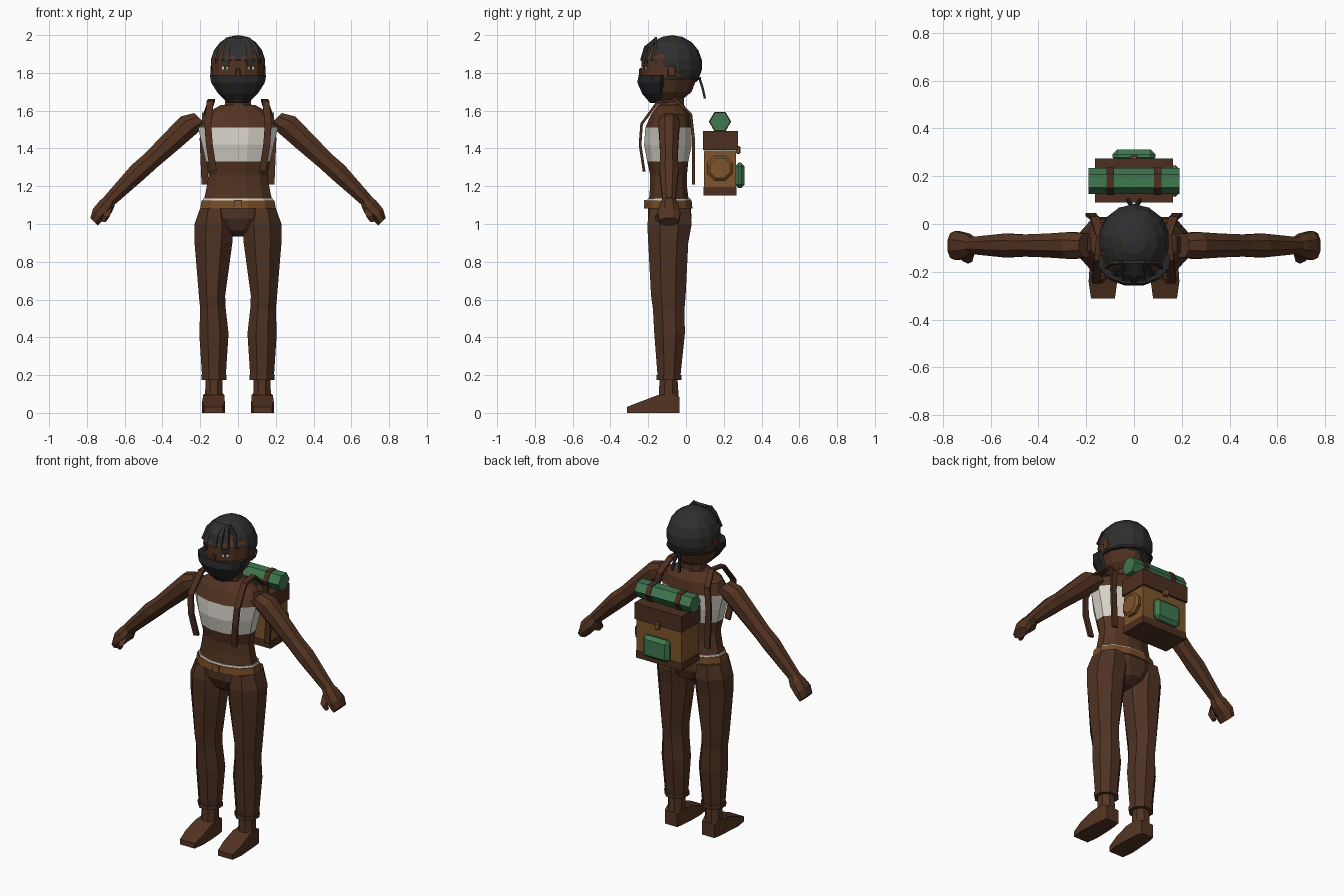
import bpy
import bmesh
import math
from mathutils import Vector, Matrix

cube = bpy.data.objects.get("Cube")
if cube:
    bpy.data.objects.remove(cube)


def material(name, r, g, b):
    m = bpy.data.materials.new(name)
    m.use_nodes = True
    m.diffuse_color = (r, g, b, 1)
    node = m.node_tree.nodes["Principled BSDF"]
    node.inputs["Base Color"].default_value = (r, g, b, 1)
    node.inputs["Roughness"].default_value = 0.9
    return m


SKIN = material("brown skin", .087, .034, .016)
CLOTH = material("trouser brown", .078, .032, .017)
HAIR = material("charcoal hair", .028, .028, .029)
MASK = material("black cloth", .019, .019, .02)
WHITE = material("off white", .68, .65, .58)
BELT = material("belt leather", .18, .07, .018)
PACK = material("pack leather", .21, .09, .024)
STRAP = material("dark leather", .075, .028, .014)
GREEN = material("green canvas", .05, .19, .08)


def finish(name, bm, mat):
    bmesh.ops.recalc_face_normals(bm, faces=bm.faces[:])
    me = bpy.data.meshes.new(name)
    bm.to_mesh(me)
    bm.free()
    me.materials.append(mat)
    ob = bpy.data.objects.new(name, me)
    bpy.context.collection.objects.link(ob)
    return ob


def loft(name, rings, n, mat):
    """Skin rings given as (centre, half axis u, half axis v)."""
    bm = bmesh.new()
    k = 1 / math.cos(math.pi / n)
    loops = []
    for c, u, v in rings:
        c, u, v = Vector(c), Vector(u), Vector(v)
        angles = [(i + .5) * math.tau / n for i in range(n)]
        loops.append([bm.verts.new(c + k * (u * math.cos(a) + v * math.sin(a))) for a in angles])
    for a, b in zip(loops, loops[1:]):
        for i in range(n):
            j = (i + 1) % n
            bm.faces.new((a[i], a[j], b[j], b[i]))
    bm.faces.new(loops[0])
    bm.faces.new(loops[-1])
    return finish(name, bm, mat)


def level(z, x0, x1, y0, y1):
    return ((x0 + x1) / 2, (y0 + y1) / 2, z), ((x1 - x0) / 2, 0, 0), (0, (y1 - y0) / 2, 0)


def column(name, rows, n, mat):
    return loft(name, [level(z, -h, h, a, b) for z, h, a, b in rows], n, mat)


def ribbon(name, pts, width, thick, mat, side=(1, 0, 0)):
    pts = [Vector(p) for p in pts]
    rings = []
    for i, p in enumerate(pts):
        t = pts[min(i + 1, len(pts) - 1)] - pts[max(i - 1, 0)]
        nrm = t.cross(Vector(side)).normalized()
        rings.append((p, nrm.cross(t).normalized() * width / 2, nrm * thick / 2))
    return loft(name, rings, 4, mat)


def box(name, loc, size, mat, yaw=0, bevel=0):
    bm = bmesh.new()
    bmesh.ops.create_cube(bm, size=1)
    bmesh.ops.scale(bm, vec=size, verts=bm.verts)
    if bevel:
        bmesh.ops.bevel(bm, geom=bm.edges[:], offset=bevel, segments=1, affect='EDGES')
    bmesh.ops.transform(bm, matrix=Matrix.Translation(loc) @ Matrix.Rotation(yaw, 4, 'Z'), verts=bm.verts)
    return finish(name, bm, mat)


# Torso with a white chest band
torso = column("torso", [(1.08, .19, -.2, .02), (1.2, .165, -.19, .005), (1.26, .156, -.19, .005),
                         (1.33, .17, -.205, .012), (1.42, .19, -.222, .03), (1.51, .212, -.215, .03),
                         (1.58, .18, -.185, .02), (1.63, .09, -.15, -.01)], 12, SKIN)
torso.data.materials.append(WHITE)
for f in torso.data.polygons:
    if 1.34 < f.center.z < 1.5:
        f.material_index = 1
column("neck", [(1.58, .075, -.15, -.01), (1.72, .062, -.14, -.01)], 8, SKIN)

# Waist
column("pelvis", [(.935, .05, -.13, -.04), (.965, .11, -.17, .01), (1.03, .205, -.2, .03),
                  (1.09, .198, -.2, .025)], 12, CLOTH)
column("belt", [(1.083, .2, -.215, .034), (1.125, .193, -.21, .03)], 12, BELT)
column("shirt_hem", [(1.125, .187, -.205, .026), (1.135, .184, -.202, .024)], 12, WHITE)
box("belt_buckle", (0, -.216, 1.104), (.04, .012, .045), PACK)

# Head, hair and mask
column("head", [(1.65, .06, -.2, -.03), (1.7, .105, -.228, .03), (1.78, .138, -.2355, .06),
                (1.88, .138, -.2355, .065), (1.95, .1, -.19, .03), (1.98, .04, -.13, -.03)], 12, SKIN)
box("nose", (0, -.237, 1.8), (.026, .025, .05), SKIN, bevel=.006)

bm = bmesh.new()
bmesh.ops.create_uvsphere(bm, u_segments=14, v_segments=9, radius=1)
bmesh.ops.scale(bm, vec=(.15, .159, .158), verts=bm.verts)
bmesh.ops.translate(bm, vec=(0, -.073, 1.842), verts=bm.verts)
cut = bmesh.ops.bisect_plane(bm, geom=bm.verts[:] + bm.edges[:] + bm.faces[:],
                             plane_co=(0, -.23, 1.885), plane_no=(0, .48, 1), clear_inner=True)
bmesh.ops.holes_fill(bm, edges=[e for e in bm.edges if e.is_boundary])
finish("hair", bm, HAIR)
for i in range(-3, 4):
    x = i * .032
    y = -.236 + abs(i) ** 2 * .006
    ribbon("fringe_strand", [(x * .5, -.16, 1.98), (x * .9, y + .02, 1.935), (x * 1.1, y, 1.865)],
           .032, .014, HAIR)

column("face_mask", [(1.64, .055, -.19, -.1), (1.69, .105, -.232, -.08), (1.75, .143, -.258, -.065),
                     (1.79, .149, -.25, -.06)], 12, MASK)
column("mask_band", [(1.762, .143, -.2, .074), (1.776, .144, -.2, .078)], 14, MASK)

for s in (1, -1):
    # Face details
    box("eye_white", (s * .066, -.217, 1.826), (.036, .008, .016), WHITE, s * .55)
    box("pupil", (s * .066, -.22, 1.826), (.014, .008, .016), MASK, s * .55)
    box("upper_lid", (s * .067, -.218, 1.837), (.044, .009, .007), MASK, s * .55)
    box("eyebrow", (s * .069, -.217, 1.856), (.055, .009, .01), HAIR, s * .55)
    box("ear", (s * .137, -.075, 1.81), (.016, .045, .06), SKIN, bevel=.005)
    ribbon("mask_tail", [(s * .004, .07, 1.775), (s * .018, .088, 1.72), (s * .024, .1, 1.665)],
           .014, .012, MASK)

    # Arm and fist, sections square to the limb
    def limb(name, rows, n=8):
        loft(name, [((s * x, -.09, z), (0, y, 0), (s * .69 * t, 0, .72 * t)) for x, z, y, t in rows],
             n, SKIN)

    limb("arm", [(.2, 1.555, .05, .045), (.26, 1.525, .056, .062), (.35, 1.44, .05, .057),
                 (.46, 1.337, .046, .049), (.53, 1.275, .05, .05), (.69, 1.115, .034, .034)])
    limb("fist", [(.675, 1.125, .034, .034), (.7, 1.092, .05, .045), (.74, 1.052, .06, .04),
                  (.762, 1.012, .052, .028)])
    loft("thumb", [((s * .685, -.12, 1.09), (.016, 0, 0), (0, .014, .012)),
                   ((s * .695, -.15, 1.05), (.018, 0, 0), (0, .014, .012)),
                   ((s * .71, -.145, 1.015), (.012, 0, 0), (0, .012, 0.004))], 6, SKIN)

    # Leg, cuff, ankle and shoe
    def leg_part(name, rows, n, mat):
        loft(name, [level(z, *sorted((s * a, s * b)), c, d) for z, a, b, c, d in rows], n, mat)

    leg_part("trouser_leg", [(.19, .065, .19, -.15, -.03), (.42, .05, .205, -.168, -.006),
                             (.55, .065, .2, -.175, -.008), (.62, .068, .207, -.185, -.002),
                             (.9, .03, .23, -.2, .012), (1.0, .025, .23, -.205, .03),
                             (1.085, .05, .2, -.19, .02)], 8, CLOTH)
    leg_part("trouser_cuff", [(.175, .06, .193, -.157, -.025), (.2, .06, .195, -.157, -.025)], 8, CLOTH)
    leg_part("ankle", [(.06, .08, .175, -.145, -.037), (.18, .082, .172, -.14, -.045)], 8, SKIN)
    loft("shoe", [((s * x, y, h), (w, 0, 0), (0, 0, h)) for x, y, w, h in
                  [(.128, -.035, .042, .042), (.128, -.07, .05, .05), (.128, -.15, .056, .047),
                   (.13, -.24, .06, .03), (.13, -.312, .05, .016)]], 4, SKIN)

    # Shoulder strap
    ribbon("shoulder_strap", [(s * .13, -.222, 1.28), (s * .152, -.243, 1.42), (s * .16, -.235, 1.53),
                              (s * .148, -.15, 1.645), (s * .14, -.05, 1.655), (s * .165, .025, 1.58),
                              (s * .185, .04, 1.45), (s * .175, .04, 1.21)], .036, .014, STRAP)

    # Bedroll tie
    loft("bedroll_tie", [((s * .1 + d, .18, 1.542), (0, 0, .051), (0, .051, 0)) for d in (-.016, .016)],
         6, STRAP)

# Backpack
box("pack_body", (0, .18, 1.29), (.31, .17, .2), PACK)
box("pack_base", (0, .18, 1.173), (.316, .174, .045), STRAP)
box("pack_flap", (0, .182, 1.442), (.326, .186, .1), STRAP)
box("flap_buckle", (0, .277, 1.392), (.032, .022, .042), PACK, bevel=.005)
box("rear_pocket", (0, .285, 1.257), (.18, .052, .135), GREEN, bevel=.02)
loft("side_canteen", [((x, .18, 1.295), (0, r, 0), (0, 0, r)) for x, r in
                      [(.15, .062), (.175, .066), (.187, .052)]], 8, PACK)
loft("bedroll", [((x, .18, 1.542), (0, 0, .047), (0, .047, 0)) for x in (-.19, .19)], 6, GREEN)
